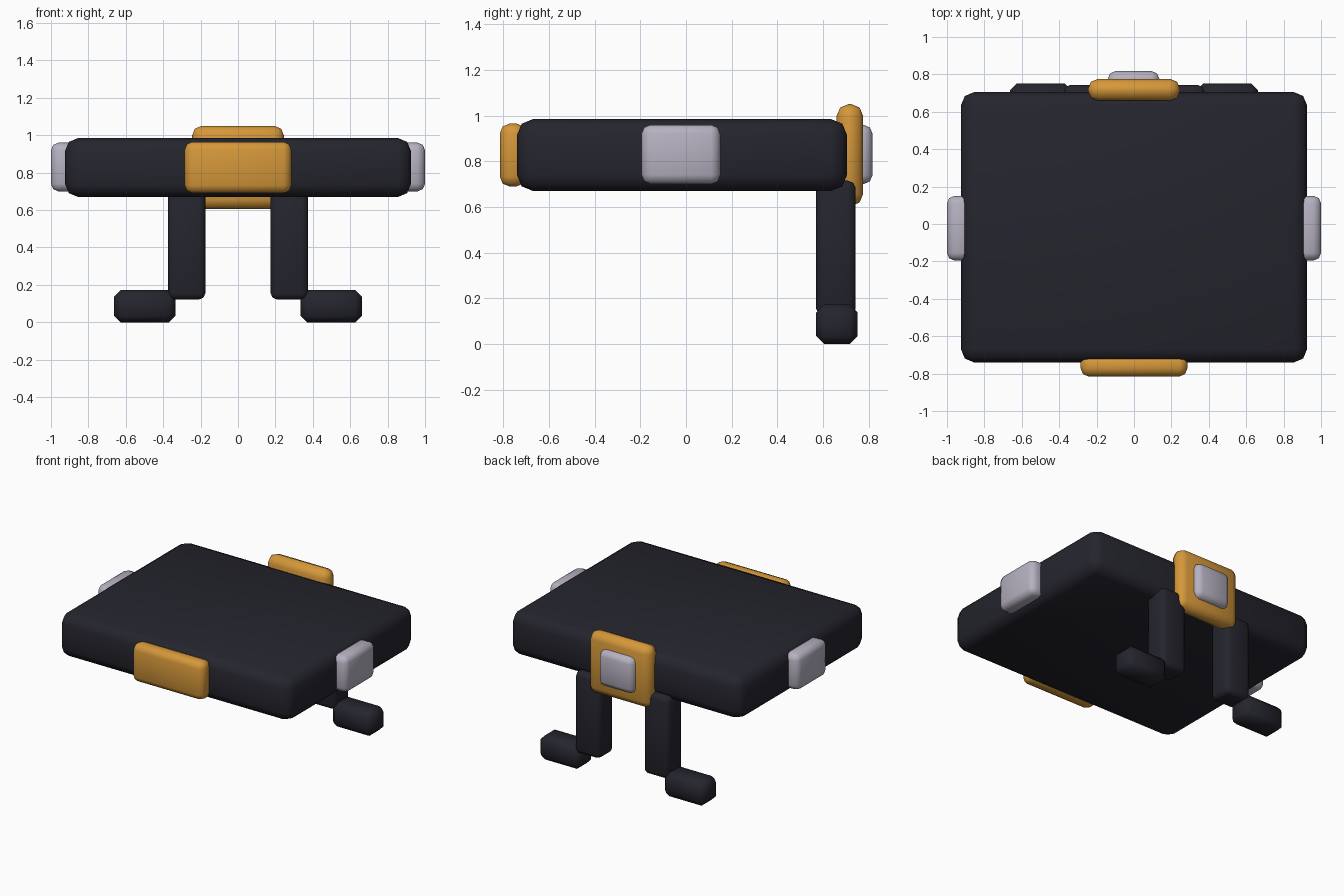
import bpy
import math

if "Cube" in bpy.data.objects:
    bpy.data.objects.remove(bpy.data.objects["Cube"])


def material(name, color):
    m = bpy.data.materials.new(name)
    m.diffuse_color = (*color, 1)
    m.use_nodes = True
    m.node_tree.nodes["Principled BSDF"].inputs["Base Color"].default_value = m.diffuse_color
    return m


DARK = material("dark_cloth", (0.018, 0.018, 0.027))
GOLD = material("gold", (0.66, 0.31, 0.042))
SILVER = material("silver", (0.47, 0.44, 0.53))


def block(name, x, y, z, mat, bevel, segments):
    """Bevelled box spanning the given (min, max) ranges."""
    spans = (x, y, z)
    bpy.ops.mesh.primitive_cube_add(size=1, location=[(a + b) / 2 for a, b in spans])
    ob = bpy.context.object
    ob.name = name
    ob.scale = [b - a for a, b in spans]
    bpy.ops.object.transform_apply(location=False, rotation=False, scale=True)
    ob.data.materials.append(mat)
    mod = ob.modifiers.new("bevel", 'BEVEL')
    mod.width = bevel
    mod.segments = segments
    bpy.ops.object.modifier_apply(modifier=mod.name)
    bpy.ops.object.shade_smooth_by_angle(angle=math.radians(50))
    return ob


# Broad belt slab
block("belt_body", (-0.925, 0.925), (-0.74, 0.705), (0.67, 0.985), DARK, 0.07, 2)

# Front buckle, back plate and its small stud
block("front_buckle", (-0.285, 0.285), (-0.815, -0.70), (0.69, 0.965), GOLD, 0.042, 2)
block("back_plate", (-0.245, 0.245), (0.66, 0.775), (0.605, 1.05), GOLD, 0.05, 2)
block("back_stud", (-0.14, 0.135), (0.70, 0.817), (0.70, 0.96), SILVER, 0.04, 2)

# Side clasps, hanging straps and their turned-out ends
for side, s in (("left", -1), ("right", 1)):
    def span(a, b):
        return tuple(sorted((a * s, b * s)))
    block(side + "_clasp", span(0.87, 1.0), (-0.195, 0.15), (0.70, 0.96), SILVER, 0.04, 2)
    block(side + "_strap", span(0.175, 0.375), (0.57, 0.743), (0.122, 0.715), DARK, 0.033, 2)
    block(side + "_strap_end", span(0.335, 0.662), (0.57, 0.752), (0.0, 0.173), DARK, 0.035, 1)
